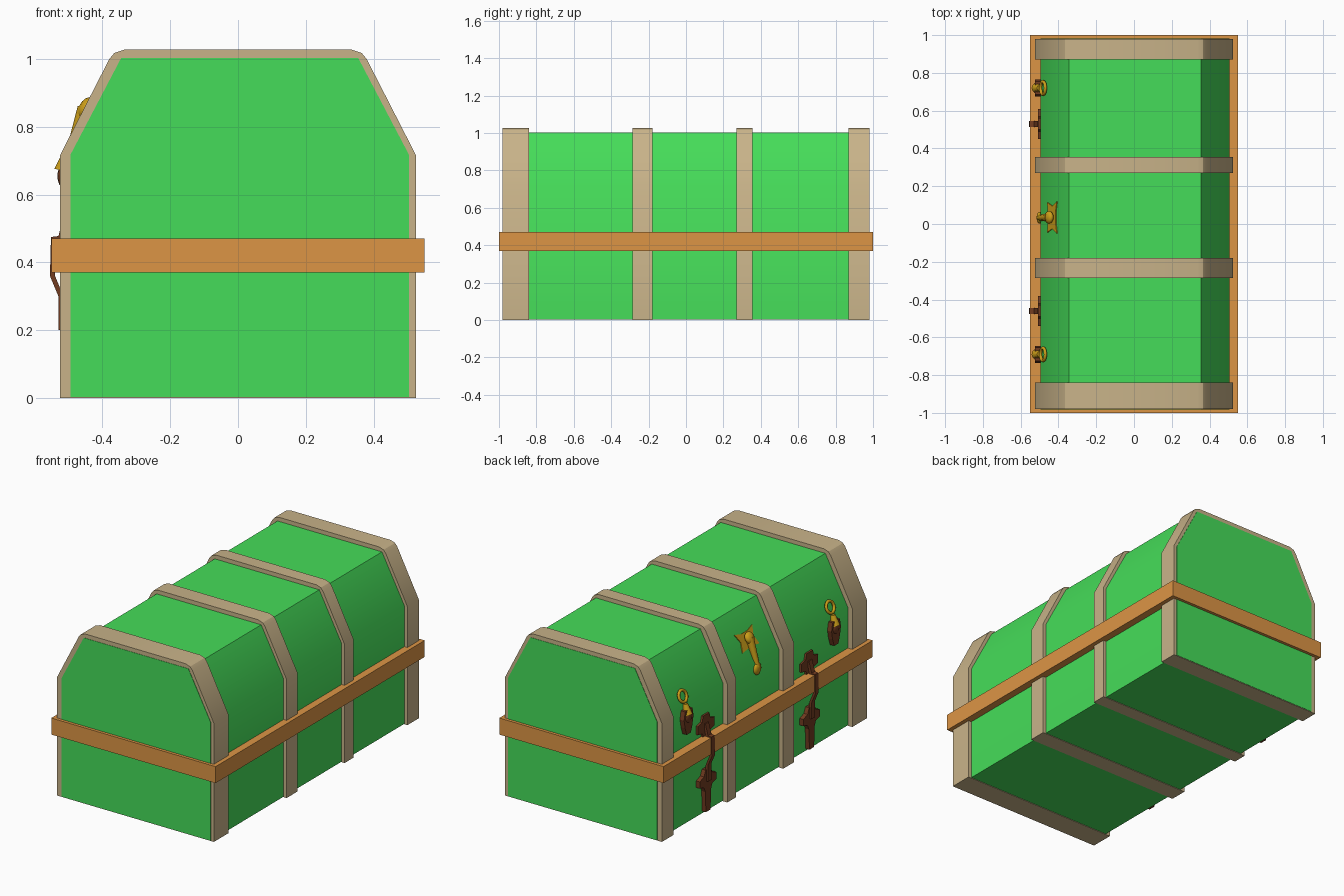
import bpy, bmesh, math
from mathutils import Matrix, Vector

if "Cube" in bpy.data.objects:
    bpy.data.objects.remove(bpy.data.objects["Cube"])


def material(name, rgb):
    m = bpy.data.materials.new(name)
    m.diffuse_color = (*rgb, 1)
    m.use_nodes = True
    m.node_tree.nodes["Principled BSDF"].inputs["Base Color"].default_value = m.diffuse_color
    return m


GREEN = material("green_paint", (0.06, 0.72, 0.10))
TAN = material("tan_band", (0.58, 0.45, 0.25))
ORANGE = material("orange_wood", (0.72, 0.30, 0.06))
GOLD = material("gold", (0.60, 0.34, 0.01))
BROWN = material("dark_iron", (0.17, 0.045, 0.015))


def finish(name, bm, mat, smooth=None):
    bmesh.ops.recalc_face_normals(bm, faces=bm.faces)
    me = bpy.data.meshes.new(name)
    bm.to_mesh(me)
    bm.free()
    ob = bpy.data.objects.new(name, me)
    bpy.context.collection.objects.link(ob)
    me.materials.append(mat)
    if smooth:
        bpy.ops.object.select_all(action='DESELECT')
        ob.select_set(True)
        bpy.context.view_layer.objects.active = ob
        bpy.ops.object.shade_smooth_by_angle(angle=math.radians(smooth))
    return ob


def prism(name, pts, w0, w1, frame, mat, smooth=None):
    """Extrude a (u, v) outline from depth w0 to w1 in the given frame."""
    bm = bmesh.new()
    a = [bm.verts.new(frame @ Vector((u, v, w0))) for u, v in pts]
    b = [bm.verts.new(frame @ Vector((u, v, w1))) for u, v in pts]
    bm.faces.new(a)
    bm.faces.new(b)
    n = len(pts)
    for i in range(n):
        j = (i + 1) % n
        bm.faces.new((a[i], a[j], b[j], b[i]))
    return finish(name, bm, mat, smooth)


def frame(origin, u, v, w):
    m = Matrix((u, v, w)).transposed().to_4x4()
    m.translation = origin
    return m


def mirrored(half):
    return half + [(-u, v) for u, v in reversed(half)]


def ball(name, loc, size, mat, tilt=0):
    bm = bmesh.new()
    m = Matrix.Translation(loc) @ Matrix.Rotation(tilt, 4, 'Y') @ Matrix.Diagonal((*size, 1))
    bmesh.ops.create_uvsphere(bm, u_segments=12, v_segments=8, radius=1, matrix=m)
    return finish(name, bm, mat, 60)


def cone(name, p, q, r1, r2, mat):
    p, q = Vector(p), Vector(q)
    bm = bmesh.new()
    m = Matrix.Translation((p + q) / 2) @ (q - p).to_track_quat('Z', 'Y').to_matrix().to_4x4()
    bmesh.ops.create_cone(bm, cap_ends=True, segments=10, radius1=r1, radius2=r2,
                          depth=(q - p).length, matrix=m)
    return finish(name, bm, mat, 50)


X, Y, Z = Vector((1, 0, 0)), Vector((0, 1, 0)), Vector((0, 0, 1))
ends = frame(Vector((0, 0, 0)), X, Z, Y)

# Chest body with faceted lid
body = [(0.505, 0.003), (0.505, 0.717), (0.355, 1.003),
        (-0.345, 1.003), (-0.495, 0.717), (-0.495, 0.003)]
prism("chest_body", body, -0.982, 0.982, ends, GREEN, 30)

# Bands wrapped around the chest
band = mirrored([(0.525, 0), (0.525, 0.717), (0.38, 1.0), (0.365, 1.018), (0.335, 1.028)])
for i, (y0, y1) in enumerate([(-0.98, -0.84), (-0.285, -0.18), (0.27, 0.355), (0.87, 0.98)]):
    prism(f"band_{i + 1}", band, y0, y1, ends, TAN, 30)

# Wooden rim
rim = [(-0.55, 0.37), (0.55, 0.37), (0.55, 0.47), (-0.55, 0.47)]
prism("rim", rim, -1, 1, ends, ORANGE)

# Hinge straps on the -x wall
upper = mirrored([(0.03, 0.46), (0.035, 0.49), (0.08, 0.50), (0.08, 0.55), (0.04, 0.56), (0.03, 0.595)])
lower = mirrored([(0.022, 0.015), (0.028, 0.14), (0.04, 0.17), (0.08, 0.18),
                  (0.08, 0.22), (0.04, 0.235), (0.025, 0.27)])
strap = [(-0.50, 0.545), (-0.512, 0.545), (-0.53, 0.478), (-0.552, 0.475), (-0.555, 0.36),
         (-0.53, 0.30), (-0.53, 0.20), (-0.50, 0.20), (-0.515, 0.30), (-0.54, 0.36),
         (-0.54, 0.46), (-0.515, 0.465)]
for i, y in enumerate((0.53, -0.46)):
    wall = frame(Vector((-0.495, y, 0)), Y, Z, -X)
    prism(f"hinge_upper_plate_{i + 1}", upper, -0.005, 0.012, wall, BROWN)
    prism(f"hinge_lower_plate_{i + 1}", lower, -0.005, 0.025, wall, BROWN)
    prism(f"hinge_strap_{i + 1}", strap, y - 0.016, y + 0.016, ends, BROWN)

# Ring catches with hanging iron tongues
tongue = mirrored([(0.02, 0.555), (0.035, 0.60), (0.045, 0.65), (0.035, 0.70)])
for i, y in enumerate((0.72, -0.69)):
    wall = frame(Vector((-0.495, y, 0)), Y, Z, -X)
    prism(f"catch_tongue_{i + 1}", tongue, -0.005, 0.028, wall, BROWN)
    ball(f"catch_boss_{i + 1}", (-0.515, y, 0.655), (0.018, 0.035, 0.035), BROWN)
    cone(f"catch_cup_{i + 1}", (-0.515, y, 0.67), (-0.50, y, 0.73), 0.028, 0.014, GOLD)
    bpy.ops.mesh.primitive_torus_add(major_radius=0.034, minor_radius=0.009, major_segments=16,
                                     minor_segments=8, location=(-0.482, y, 0.772),
                                     rotation=(0, math.radians(90 + 22), 0))
    ring = bpy.context.object
    ring.name = f"catch_ring_{i + 1}"
    ring.data.materials.append(GOLD)
    bpy.ops.object.shade_smooth_by_angle(angle=math.radians(60))

# Central latch on the lid slope
up = Vector((0.15, 0, 0.286)).normalized()
slope = frame(Vector((-0.495, 0.035, 0.717)), Y, up, Y.cross(up))
plate = mirrored([(0.025, 0.09), (0.08, 0.085), (0.06, 0.14), (0.085, 0.195), (0.03, 0.18)])
prism("latch_plate", plate, -0.005, 0.022, slope, GOLD)
ball("latch_knob", (-0.45, 0.035, 0.855), (0.02, 0.035, 0.035), GOLD, math.radians(28))
cone("latch_stem", (-0.45, 0.035, 0.855), (-0.503, 0.033, 0.69), 0.024, 0.014, GOLD)
ball("latch_handle", (-0.50, 0.033, 0.68), (0.016, 0.032, 0.036), GOLD)
